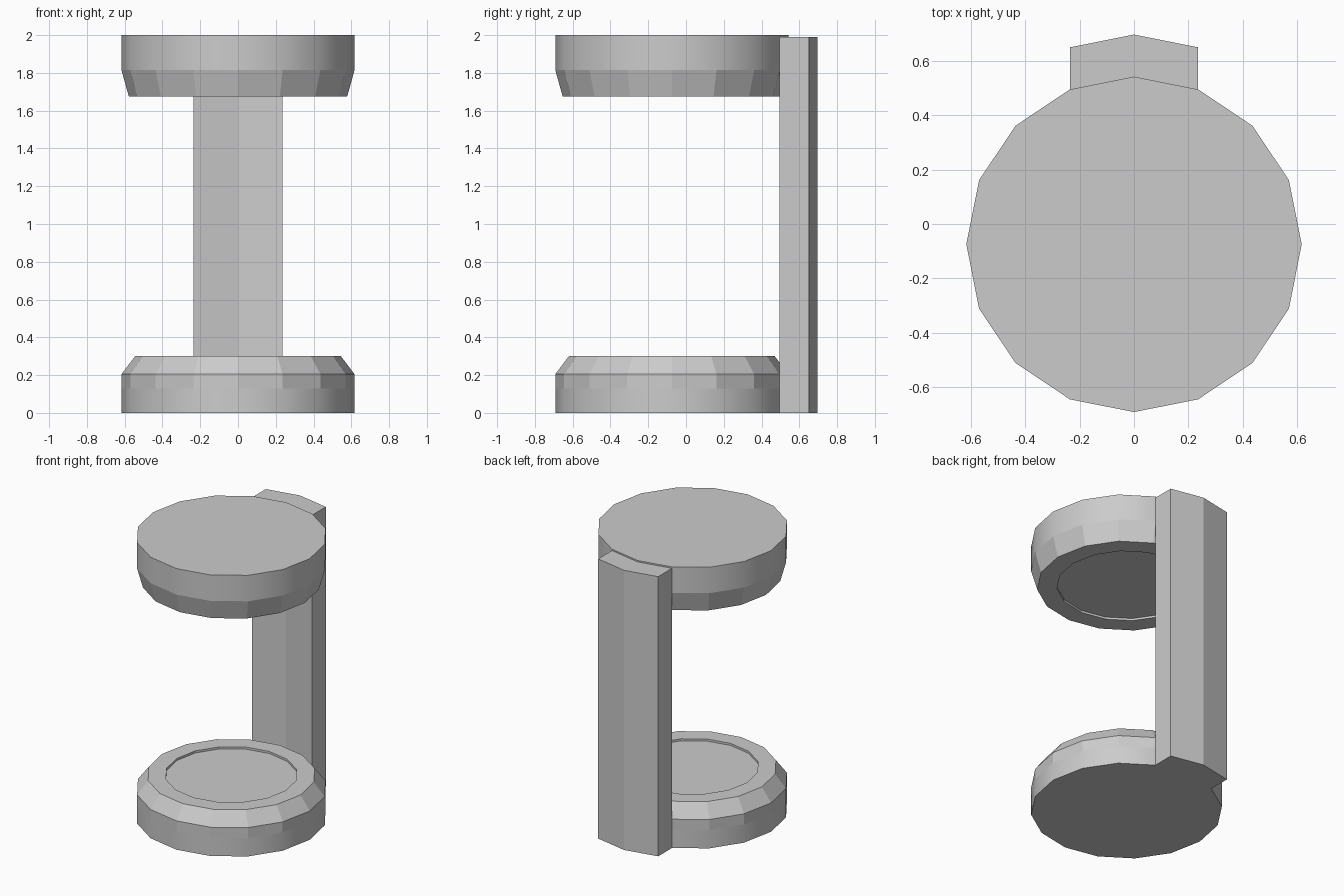
import bpy, bmesh
from math import sin, cos, pi

if "Cube" in bpy.data.objects:
    bpy.data.objects.remove(bpy.data.objects["Cube"])

SIDES, RADIUS, CY = 16, 0.617, -0.075


def finish(name, bm):
    bmesh.ops.recalc_face_normals(bm, faces=bm.faces)
    mesh = bpy.data.meshes.new(name)
    bm.to_mesh(mesh)
    bm.free()
    bpy.context.collection.objects.link(bpy.data.objects.new(name, mesh))


def rim_point(i, r=RADIUS):
    a = 2 * pi * i / SIDES
    return r * cos(a), CY + r * sin(a)


def disc(name, profile, smooth_band):
    """Turn an (r, z) profile into a capped 16-sided disc with one smooth band."""
    bm = bmesh.new()
    rings = [[bm.verts.new((*rim_point(i, r), z)) for i in range(SIDES)]
             for r, z in profile]
    for band, (low, high) in enumerate(zip(rings, rings[1:])):
        for i in range(SIDES):
            j = (i + 1) % SIDES
            face = bm.faces.new((low[i], low[j], high[j], high[i]))
            face.smooth = band == smooth_band
    bm.faces.new(rings[0])
    bm.faces.new(rings[-1])
    finish(name, bm)


# base: wall, chamfer and shallow recess on top
disc("base", [(RADIUS, 0), (RADIUS, 0.13), (RADIUS, 0.205), (0.545, 0.3),
              (0.428, 0.3), (0.428, 0.285)], 0)

# head: wall, chamfer and shallow recess underneath
disc("head", [(RADIUS, 2.0), (RADIUS, 1.815), (0.578, 1.675),
              (0.45, 1.675), (0.45, 1.69)], 0)

# back column: follows two sides of the discs, pushed straight back
front = [rim_point(i) for i in (3, 4, 5)]
back = [(x, y + 0.155) for x, y in reversed(front)]
bm = bmesh.new()
outline = bm.faces.new([bm.verts.new((x, y, 0)) for x, y in front + back])
top = bmesh.ops.extrude_face_region(bm, geom=[outline], use_keep_orig=True)["geom"]
bmesh.ops.translate(bm, vec=(0, 0, 1.99),
                    verts=[v for v in top if isinstance(v, bmesh.types.BMVert)])
finish("back_column", bm)
